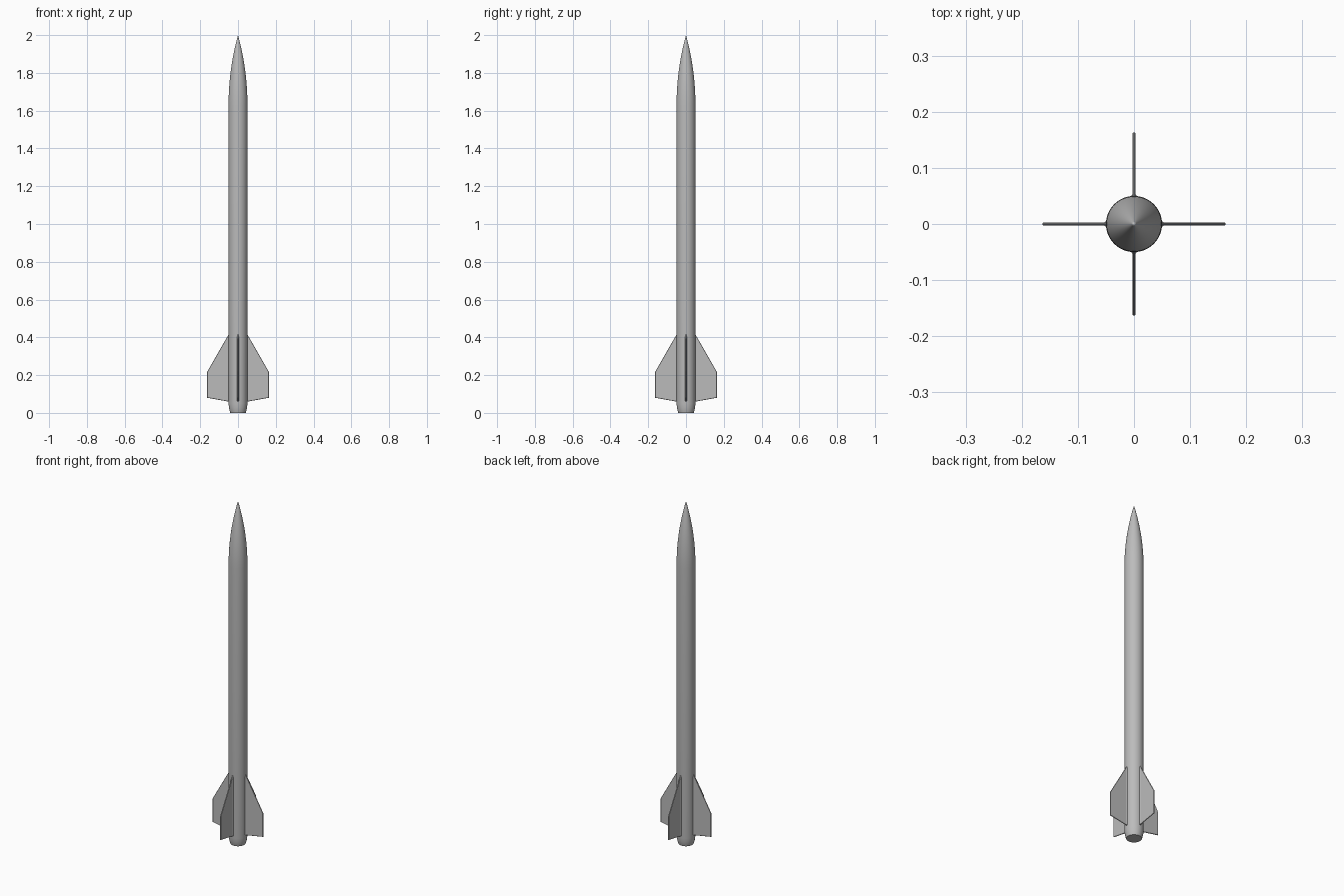
import bpy
import bmesh
import math
from mathutils import Matrix

cube = bpy.data.objects.get("Cube")
if cube:
    bpy.data.objects.remove(cube, do_unlink=True)

RADIUS = 0.05
NOSE_BASE = 1.63
NOSE_LENGTH = 2.0 - NOSE_BASE
SIDES = 48

grey = bpy.data.materials.new("light_grey")
grey.use_nodes = True
grey.diffuse_color = (0.5, 0.5, 0.5, 1)
grey.node_tree.nodes["Principled BSDF"].inputs["Base Color"].default_value = (0.5, 0.5, 0.5, 1)


def finish(name, bm, angle=30):
    bmesh.ops.recalc_face_normals(bm, faces=bm.faces)
    mesh = bpy.data.meshes.new(name)
    bm.to_mesh(mesh)
    bm.free()
    obj = bpy.data.objects.new(name, mesh)
    bpy.context.collection.objects.link(obj)
    mesh.materials.append(grey)
    bpy.ops.object.select_all(action="DESELECT")
    obj.select_set(True)
    bpy.context.view_layer.objects.active = obj
    bpy.ops.object.shade_smooth_by_angle(angle=math.radians(angle))
    return obj


def lathe(name, profile):
    """Spin a (radius, height) profile around the vertical axis."""
    bm = bmesh.new()
    verts = [bm.verts.new((r, 0, z)) for r, z in profile]
    edges = [bm.edges.new(pair) for pair in zip(verts, verts[1:])]
    bmesh.ops.spin(bm, geom=verts + edges, cent=(0, 0, 0), axis=(0, 0, 1),
                   angle=math.tau, steps=SIDES)
    bmesh.ops.remove_doubles(bm, verts=bm.verts, dist=1e-5)
    return finish(name, bm)


# Body tube with a rounded, narrowing tail and a flat base
lathe("body_tube", [(0, 0), (0.041, 0), (0.045, 0.013), (0.048, 0.028),
                    (RADIUS, 0.05), (RADIUS, NOSE_BASE)])

# Pointed nose cone following a tangent ogive
rho = (RADIUS ** 2 + NOSE_LENGTH ** 2) / (2 * RADIUS)
nose = []
for i in range(25):
    h = NOSE_LENGTH * i / 24
    nose.append((max(0, math.sqrt(rho ** 2 - h ** 2) + RADIUS - rho), NOSE_BASE + h))
lathe("nose_cone", nose)


# Four thin fins with chamfered edges and a small fillet at the root
FIN = [(0.04, 0.058), (0.163, 0.08), (0.163, 0.218), (0.05, 0.415), (0.04, 0.415)]
HALF = 0.0025


def plate(bm, outline, half):
    front = [bm.verts.new((x, -half, z)) for x, z in outline]
    back = [bm.verts.new((x, half, z)) for x, z in outline]
    bm.faces.new(front)
    bm.faces.new(back[::-1])
    for i in range(len(outline)):
        j = (i + 1) % len(outline)
        bm.faces.new((front[i], back[i], back[j], front[j]))


for k, side in enumerate(("left", "back", "right", "front")):
    turn = Matrix.Rotation(k * math.pi / 2, 4, "Z")

    bm = bmesh.new()
    plate(bm, FIN, HALF)
    rim = [e for e in bm.edges if abs(e.verts[0].co.y - e.verts[1].co.y) < 1e-6]
    bmesh.ops.bevel(bm, geom=rim, offset=0.0015, segments=1, affect="EDGES")
    bm.transform(turn)
    finish(side + "_fin", bm, 20)

    bm = bmesh.new()
    section = [(0.046, -0.006), (0.0495, -0.005), (0.054, -HALF),
               (0.054, HALF), (0.0495, 0.005), (0.046, 0.006)]
    low = [bm.verts.new((x, y, 0.062)) for x, y in section]
    high = [bm.verts.new((x, y, 0.405)) for x, y in section]
    bm.faces.new(low)
    bm.faces.new(high[::-1])
    for i in range(len(section)):
        j = (i + 1) % len(section)
        bm.faces.new((low[i], low[j], high[j], high[i]))
    bm.transform(turn)
    finish(side + "_fin_fillet", bm, 20)
